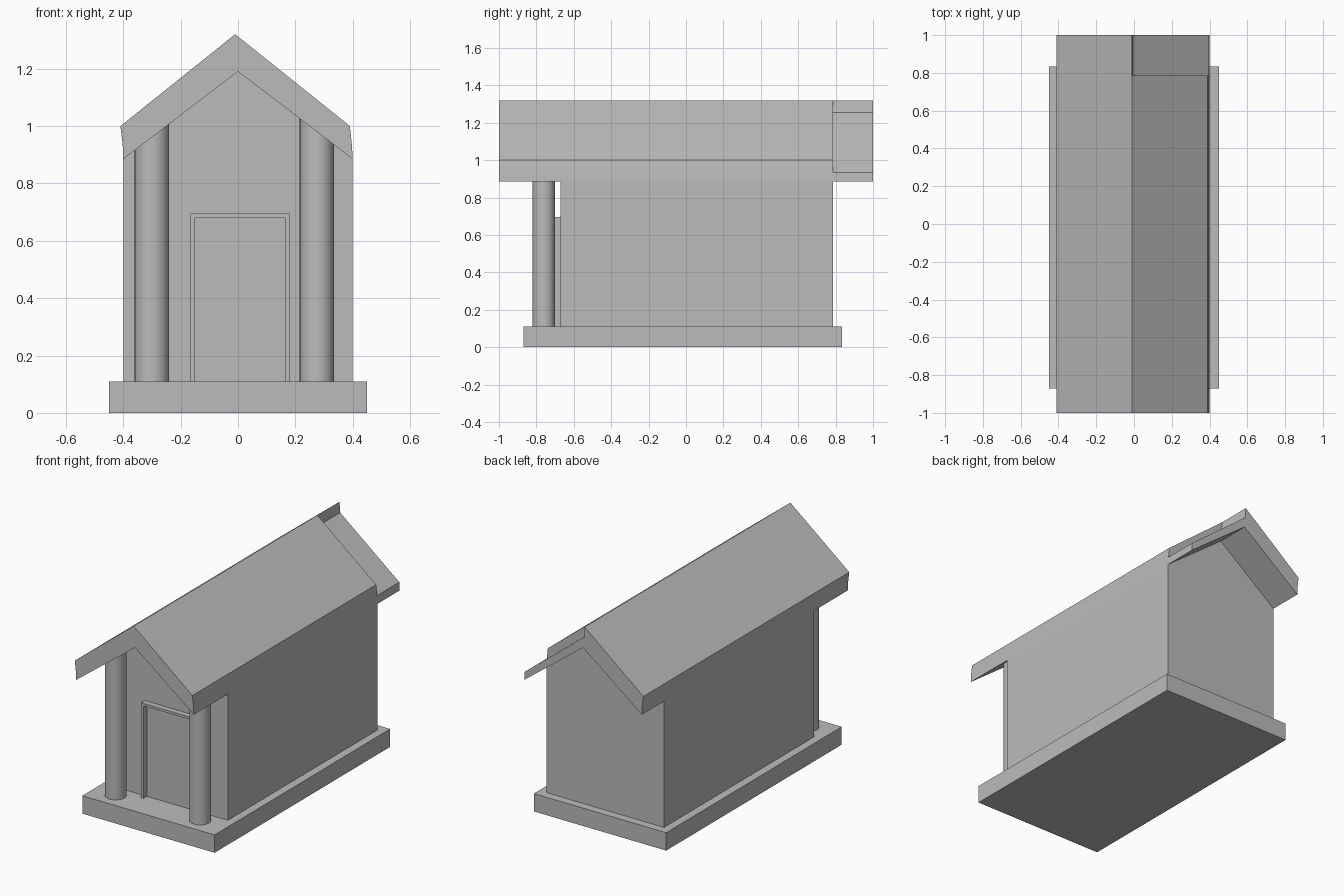
import bpy, bmesh, math

if "Cube" in bpy.data.objects:
    bpy.data.objects.remove(bpy.data.objects["Cube"])

stone = bpy.data.materials.new("plain grey")
stone.diffuse_color = (0.5, 0.5, 0.5, 1)
stone.use_nodes = True
stone.node_tree.nodes["Principled BSDF"].inputs["Base Color"].default_value = stone.diffuse_color


def finish(name, bm):
    bmesh.ops.recalc_face_normals(bm, faces=bm.faces)
    mesh = bpy.data.meshes.new(name)
    bm.to_mesh(mesh)
    bm.free()
    mesh.materials.append(stone)
    ob = bpy.data.objects.new(name, mesh)
    bpy.context.collection.objects.link(ob)
    return ob


def prism(name, profile, y0, y1):
    """Extrude an x-z outline from y0 to y1."""
    bm = bmesh.new()
    face = bm.faces.new([bm.verts.new((x, y0, z)) for x, z in profile])
    ext = bmesh.ops.extrude_face_region(bm, geom=[face], use_keep_orig=True)
    verts = [v for v in ext["geom"] if isinstance(v, bmesh.types.BMVert)]
    bmesh.ops.translate(bm, verts=verts, vec=(0, y1 - y0, 0))
    return finish(name, bm)


def column(name, x):
    bm = bmesh.new()
    bmesh.ops.create_cone(bm, cap_ends=True, segments=32,
                          radius1=0.06, radius2=0.06, depth=0.92)
    bmesh.ops.translate(bm, verts=bm.verts, vec=(x, -0.76, 0.57))
    ob = finish(name, bm)
    bpy.context.view_layer.objects.active = ob
    ob.select_set(True)
    bpy.ops.object.shade_smooth_by_angle(angle=math.radians(40))
    ob.select_set(False)


# Plinth
prism("plinth", [(-0.45, 0), (0.45, 0), (0.45, 0.11), (-0.45, 0.11)], -0.87, 0.835)

# Gabled hall
prism("hall", [(-0.4, 0.11), (0.4, 0.11), (0.4, 0.885), (0, 1.19), (-0.4, 0.885)],
      -0.67, 0.785)

# Roof: two thick slopes, the right one ending in a thinner rear overhang
prism("roof_left", [(-0.01, 1.32), (-0.41, 1.0), (-0.402, 0.935), (-0.4, 0.885), (0, 1.19)],
      -1, 1)
prism("roof_right", [(-0.01, 1.32), (0.39, 1.0), (0.397, 0.935), (0.4, 0.885), (0, 1.19)],
      -1, 0.785)
prism("roof_rear_overhang", [(-0.005, 1.255), (0.397, 0.935), (0.4, 0.885), (0, 1.19)],
      0.785, 1)

# Porch columns
column("left_column", -0.30)
column("right_column", 0.275)

# Raised door surround
prism("door_frame", [(-0.165, 0.11), (-0.15, 0.11), (-0.15, 0.68), (0.163, 0.68),
                     (0.163, 0.11), (0.18, 0.11), (0.18, 0.695), (-0.165, 0.695)],
      -0.705, -0.67)
